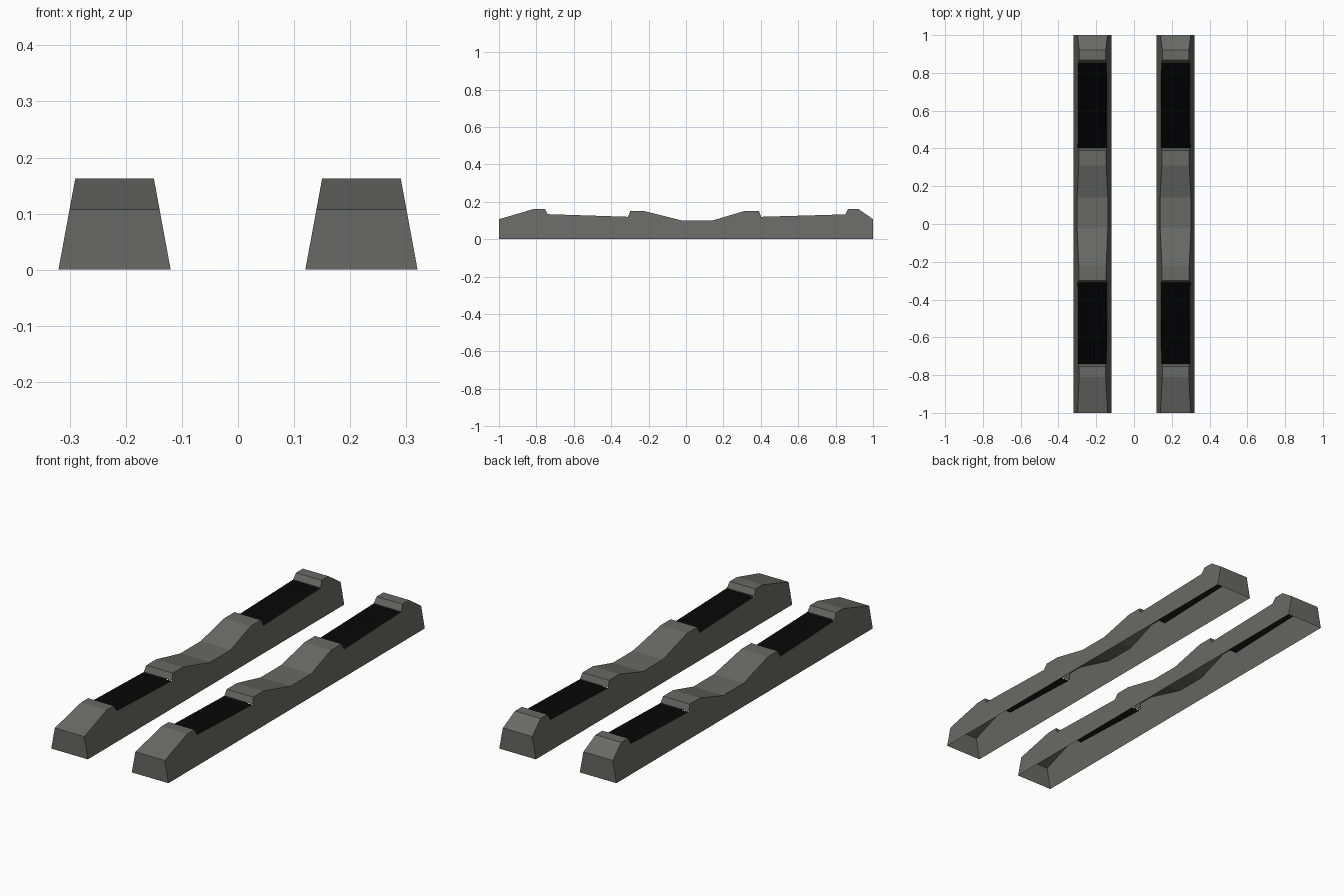
import bpy

if "Cube" in bpy.data.objects:
    bpy.data.objects.remove(bpy.data.objects["Cube"])

# side profile (y, z) of the upper edge of one rail
PROFILE = [(-1, .107), (-.81, .163), (-.755, .163), (-.74, .134), (-.31, .12),
           (-.298, .15), (-.22, .15), (-.02, .10), (.14, .10), (.31, .15),
           (.39, .15), (.402, .12), (.852, .133), (.867, .163), (.92, .163), (1, .107)]
PADS = {3, 11}      # profile segments carrying a ribbed pad
RIBS = 16


def material(name, rgb):
    m = bpy.data.materials.new(name)
    m.diffuse_color = (*rgb, 1)
    m.use_nodes = True
    m.node_tree.nodes["Principled BSDF"].inputs["Base Color"].default_value = m.diffuse_color
    return m


grey = material("warm grey", (.14, .14, .132))
black = material("black rubber", (.005, .005, .005))


def half_width(z):
    return .10 - z * .03 / .163


def add(name, verts, faces, mat):
    me = bpy.data.meshes.new(name)
    me.from_pydata(verts, [], faces)
    me.materials.append(mat)
    ob = bpy.data.objects.new(name, me)
    bpy.context.collection.objects.link(ob)


def rail(cx, side):
    # tapered shell, open underneath; four points per section
    verts, faces = [], []
    for y, z in PROFILE:
        w = half_width(z)
        verts += [(cx - .1, y, 0), (cx + .1, y, 0), (cx + w, y, z), (cx - w, y, z)]
    for i in range(len(PROFILE) - 1):
        a, b = 4 * i, 4 * i + 4
        faces += [(a + 1, b + 1, b + 2, a + 2), (b, a, a + 3, b + 3)]
        if i not in PADS:
            faces.append((a + 3, a + 2, b + 2, b + 3))
    n = len(verts) - 4
    faces += [(0, 1, 2, 3), (n + 1, n, n + 3, n + 2)]
    add(side + "_rail", verts, faces, grey)

    # ribbed pads let into the top of the shell
    for i in PADS:
        verts = []
        for y, z in PROFILE[i:i + 2]:
            w = half_width(z)
            for k in range(2 * RIBS + 1):
                verts.append((cx - w + w * k / RIBS, y, z - (.005 if k % 2 else 0)))
        m = 2 * RIBS + 1
        faces = [(k, k + 1, m + k + 1, m + k) for k in range(2 * RIBS)]
        add(side + ("_front_pad" if i == 3 else "_back_pad"), verts, faces, black)


rail(-.22, "left")
rail(.22, "right")
